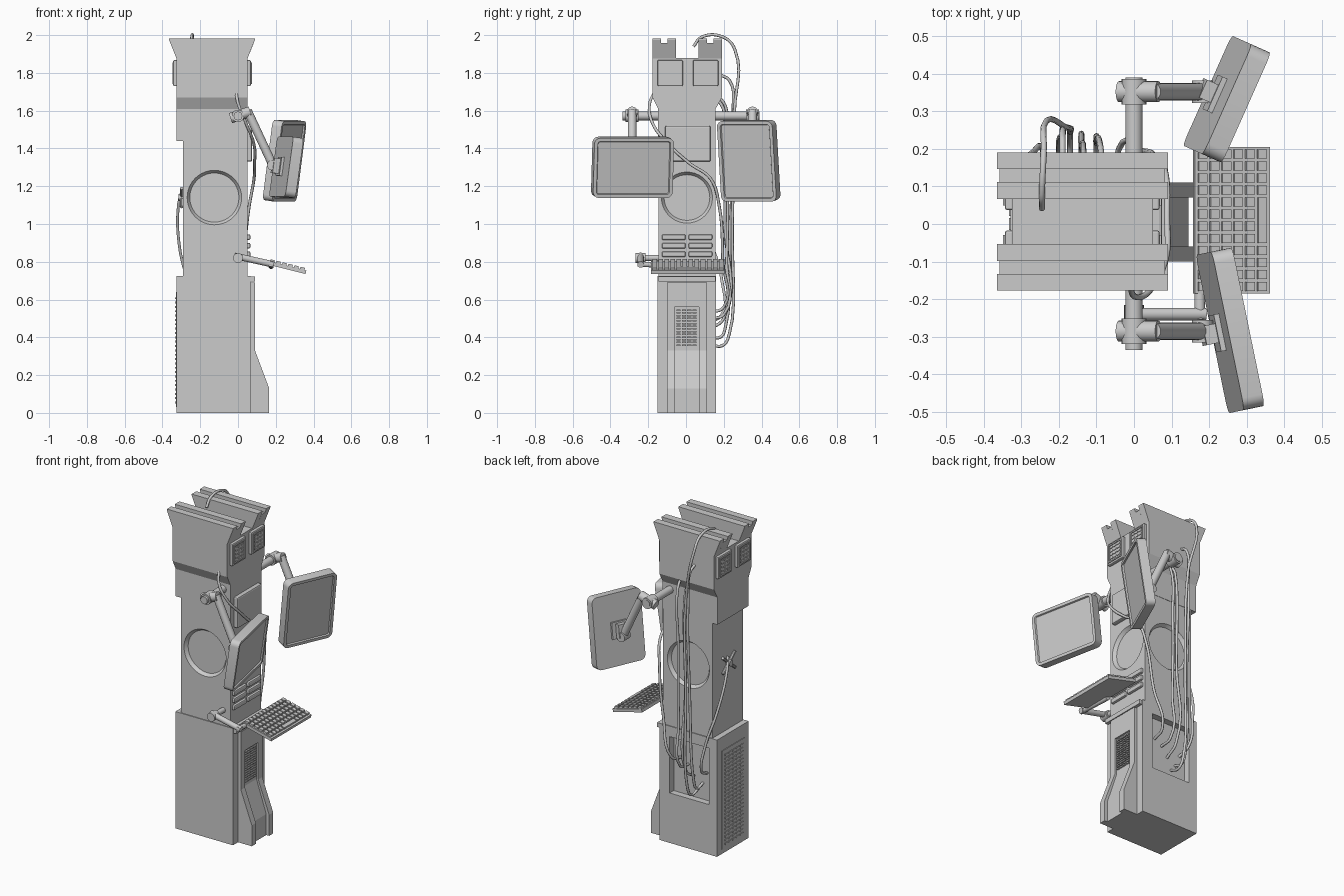
import bpy, bmesh
from mathutils import Vector, Matrix
from math import radians

if "Cube" in bpy.data.objects:
    bpy.data.objects.remove(bpy.data.objects["Cube"])


def finish(name, bm, mat=None, smooth=False):
    bmesh.ops.recalc_face_normals(bm, faces=bm.faces)
    me = bpy.data.meshes.new(name)
    bm.to_mesh(me)
    bm.free()
    ob = bpy.data.objects.new(name, me)
    bpy.context.collection.objects.link(ob)
    if mat:
        ob.matrix_world = mat
    if smooth:
        bpy.context.view_layer.objects.active = ob
        bpy.ops.object.select_all(action='DESELECT')
        ob.select_set(True)
        bpy.ops.object.shade_smooth_by_angle(angle=radians(35))
    return ob


def boxes(name, items, bevel=0, mat=None):
    """One mesh made of boxes given as (x0, x1, y0, y1, z0, z1)."""
    bm = bmesh.new()
    for x0, x1, y0, y1, z0, z1 in items:
        m = Matrix.Translation(((x0 + x1) / 2, (y0 + y1) / 2, (z0 + z1) / 2))
        bmesh.ops.create_cube(bm, size=1, matrix=m @ Matrix.Diagonal((x1 - x0, y1 - y0, z1 - z0, 1)))
    if bevel:
        bmesh.ops.bevel(bm, geom=bm.edges[:], offset=bevel, segments=2, affect='EDGES', profile=0.5)
    return finish(name, bm, mat)


def prism(name, pts, y0, y1):
    """x-z profile extruded along y."""
    bm = bmesh.new()
    f = bm.faces.new([bm.verts.new((x, y0, z)) for x, z in pts])
    ext = bmesh.ops.extrude_face_region(bm, geom=[f])
    bmesh.ops.translate(bm, vec=(0, y1 - y0, 0), verts=[v for v in ext['geom'] if isinstance(v, bmesh.types.BMVert)])
    return finish(name, bm)


def rod(name, p, q, r1, r2=None, seg=20):
    p, q = Vector(p), Vector(q)
    d = q - p
    bm = bmesh.new()
    bmesh.ops.create_cone(bm, cap_ends=True, segments=seg, radius1=r1, radius2=r1 if r2 is None else r2, depth=d.length,
                          matrix=Matrix.Translation((p + q) / 2) @ d.to_track_quat('Z', 'Y').to_matrix().to_4x4())
    return finish(name, bm, smooth=True)


def cut(ob, cutter):
    m = ob.modifiers.new("cut", 'BOOLEAN')
    m.operation, m.solver, m.object = 'DIFFERENCE', 'EXACT', cutter
    bpy.context.view_layer.update()
    me = bpy.data.meshes.new_from_object(ob.evaluated_get(bpy.context.evaluated_depsgraph_get()))
    ob.modifiers.clear()
    ob.data = me
    bpy.data.objects.remove(cutter)


def cable(name, pts, r=0.008):
    cu = bpy.data.curves.new(name, 'CURVE')
    cu.dimensions, cu.bevel_depth, cu.bevel_resolution, cu.resolution_u = '3D', r, 2, 6
    cu.use_fill_caps = True
    sp = cu.splines.new('BEZIER')
    sp.bezier_points.add(len(pts) - 1)
    for b, p in zip(sp.bezier_points, pts):
        b.co = p
        b.handle_left_type = b.handle_right_type = 'AUTO'
    bpy.context.collection.objects.link(bpy.data.objects.new(name, cu))


# Column with round recesses on front, back and right
column = boxes("column", [(-.29, .05, -.145, .155, .7, 1.46)])
cut(column, rod("c", (-.125, -.16, 1.14), (-.125, -.125, 1.14), .155, .13, 40))
cut(column, rod("c", (-.125, .17, 1.14), (-.125, .135, 1.14), .155, .13, 40))
cut(column, rod("c", (.065, .005, 1.14), (.03, .005, 1.14), .146, .121, 40))
boxes("collar", [(-.325, .05, -.147, .157, 1.44, 1.61)])

# Head: taper, block, two flared grooved crests
bm = bmesh.new()
lower = [bm.verts.new((x, y, 1.61)) for x, y in ((-.325, -.147), (.05, -.147), (.05, .157), (-.325, .157))]
upper = [bm.verts.new((x, y, 1.67)) for x, y in ((-.325, -.177), (.05, -.177), (.05, .19), (-.325, .19))]
bm.faces.new(lower)
bm.faces.new(upper)
for i in range(4):
    j = (i + 1) % 4
    bm.faces.new((lower[i], lower[j], upper[j], upper[i]))
finish("head_taper", bm)
boxes("head_block", [(-.325, .05, -.177, .19, 1.67, 1.88)])
tall = [(-.325, 1.875), (.05, 1.875), (.09, 1.975), (.09, 1.982), (-.365, 1.982), (-.365, 1.975)]
low = [(-.325, 1.875), (.05, 1.875), (.083, 1.957), (-.358, 1.957)]
for side in (-1, 1):
    for tag, prof, a, b in (("outer", tall, .14, .1835), ("groove", low, .105, .14), ("inner", tall, .06, .105)):
        ya, yb = sorted((.0065 + side * a, .0065 + side * b))
        prism("crest_" + tag, prof, ya, yb)

# Head vents, both ends
for x, s in ((.05, 1), (-.325, -1)):
    for yc in (-.084, .104):
        span = lambda a, b: tuple(sorted((x + s * a, x + s * b)))
        boxes("head_vent", [span(-.005, .018) + (yc - .067, yc + .067, 1.73, 1.868)], .006)
        boxes("head_vent_rim", [span(.01, .023) + r for r in (
            (yc - .055, yc + .055, 1.742, 1.75), (yc - .055, yc + .055, 1.848, 1.856),
            (yc - .055, yc - .047, 1.75, 1.848), (yc + .047, yc + .055, 1.75, 1.848))])
        boxes("head_vent_slats", [span(.01, .022) + (yc + j * .03 - .011, yc + j * .03 + .011, z - .005, z + .005)
                                  for j in (-1, 0, 1) for z in (1.765, 1.788, 1.811, 1.834)])

# Right face: panel and button rows
boxes("side_panel", [(.04, .075, -.11, .13, 1.33, 1.52)], .008)
boxes("side_buttons", [(.04, .065, y, y + .125, z - .015, z + .015) for y in (-.127, .014) for z in (.84, .885, .93)], .007)

# Left face cross hub
for i in (-1, 1):
    rod("hub_bar", (-.298, -.055, 1.14 - i * .05), (-.298, .065, 1.14 + i * .05), .009, seg=8)
rod("hub", (-.285, .005, 1.14), (-.315, .005, 1.14), .018)

# Base with rear socket recess
base = boxes("base", [(-.325, .07, -.15, .16, 0, .725)])
cut(base, boxes("c", [(-.27, 0, .12, .2, .31, .66)]))
boxes("base_front_strip", [(.07, .09, -.145, .155, .695, .722)])

# Toe frame: two rails with recessed middle and grill
rail = [(.06, 0), (.165, 0), (.165, .13), (.09, .33), (.09, .69), (.06, .69)]
mid = [(.06, 0), (.145, 0), (.145, .13), (.078, .33), (.078, .56), (.09, .56), (.09, .69), (.06, .69)]
prism("toe_rail", rail, -.10, -.06)
prism("toe_rail", rail, .07, .11)
prism("toe_middle", mid, -.06, .07)
boxes("toe_grill", [(.075, .087, -.05 + j * .028, -.028 + j * .028, z, z + .008)
                    for j in range(4) for z in [.355 + k * .0142 for k in range(14)]])

# Left base vent
boxes("base_vent", [(-.329, -.32, -.105, .115, .03, .64)])
boxes("base_vent_slats", [(-.333, -.325, -.09 + j * .037, -.058 + j * .037, z, z + .01)
                          for j in range(5) for z in [.05 + k * .023 for k in range(25)]])

# Monitors and their arms
rod("arm_pole", (0, -.335, 1.572), (0, .39, 1.572), .023)


def monitor(name, c, w, h, yaw):
    bm = bmesh.new()
    bmesh.ops.create_cube(bm, size=1, matrix=Matrix.Diagonal((.056, w, h, 1)))
    along = [e for e in bm.edges if abs(e.verts[0].co.x - e.verts[1].co.x) > .01]
    bmesh.ops.bevel(bm, geom=along, offset=.032, segments=5, affect='EDGES', profile=.5)
    bm.normal_update()
    screen = [max(bm.faces, key=lambda f: f.calc_center_median().x)]
    bmesh.ops.inset_region(bm, faces=screen, thickness=.018)
    bmesh.ops.inset_region(bm, faces=screen, thickness=.004, depth=-.008)
    m = Matrix.Translation(c) @ Matrix.Rotation(radians(yaw), 4, 'Z') @ Matrix.Rotation(radians(8), 4, 'Y')
    finish(name, bm, m, smooth=True)
    boxes(name + "_mount", [(-.042, -.024, -.05, .05, -.05, .05), (-.075, -.04, -.026, .026, -.04, .04)], mat=m)


for name, c, w, h, yaw, y in (("front_monitor", (.256, -.283, 1.30), .43, .32, 11.6, -.285),
                              ("back_monitor", (.247, .332, 1.335), .32, .43, -24, .352)):
    monitor(name, c, w, h, yaw)
    rod("arm_sleeve", (0, y - .034, 1.572), (0, y + .034, 1.572), .033)
    rod("arm_knuckle", (-.04, y, 1.56), (.065, y, 1.595), .028)
    rod("arm_link", (.05, y, 1.60), (.185, y, 1.31), .023)
    rod("arm_wrist", (.182, y - .03, 1.312), (.182, y + .03, 1.312), .028)

# Keyboard, tilted toward the user
kb = Matrix.Translation((.26, .01, .771)) @ Matrix.Rotation(radians(14), 4, 'Y')
boxes("keyboard", [(-.103, .103, -.195, .195, -.011, .008)], mat=kb)
keys = []
for r in range(6):
    x = -.083 + r * .0325
    for k in range(12):
        y = -.176 + k * .032
        if r == 5 and 4 <= k <= 7:
            continue
        keys.append((x - .012, x + .012, y - .012, y + .012, .005, .02))
keys.append((.068, .092, -.06, .06, .005, .02))
boxes("keys", keys, mat=kb)
rod("keyboard_pivot", (0, -.14, .82), (0, -.265, .82), .016)
rod("keyboard_pivot_cap", (0, -.215, .82), (0, -.268, .82), .026)
rod("keyboard_arm", (-.02, -.24, .832), (.19, -.24, .785), .017)
rod("keyboard_support", (.175, -.255, .788), (.175, -.02, .776), .014)

# Cables
cable("top_cable", [(-.245, .04, 1.94), (-.245, .08, 1.988), (-.24, .2, 1.988), (-.24, .26, 1.92), (-.18, .257, 1.6),
                    (-.17, .245, 1.0), (-.17, .23, .42), (-.17, .19, .355), (-.17, .12, .37)])
cable("back_cable_a", [(-.19, .18, 1.79), (-.19, .23, 1.76), (-.19, .25, 1.6), (-.19, .235, 1.0), (-.2, .21, .46),
                       (-.2, .18, .4), (-.2, .12, .41)])
cable("back_cable_b", [(-.085, .17, 1.68), (-.09, .21, 1.62), (-.1, .22, 1.3), (-.1, .215, .8), (-.1, .2, .52),
                       (-.1, .12, .5)])
cable("back_cable_c", [(-.135, .17, 1.66), (-.135, .2, 1.6), (-.14, .205, 1.0), (-.14, .2, .5), (-.14, .12, .44)])
cable("front_cable", [(-.01, -.165, 1.7), (0, -.192, 1.64), (.04, -.18, 1.54), (.085, -.09, 1.42), (.088, .02, 1.32),
                      (.085, .13, 1.24), (.06, .175, 1.1), (.02, .195, .8), (-.04, .2, .56), (-.05, .12, .53)])
cable("left_cable", [(-.295, .01, 1.18), (-.315, .05, 1.1), (-.31, .14, .88), (-.27, .19, .7), (-.24, .19, .52),
                     (-.23, .12, .48)])
